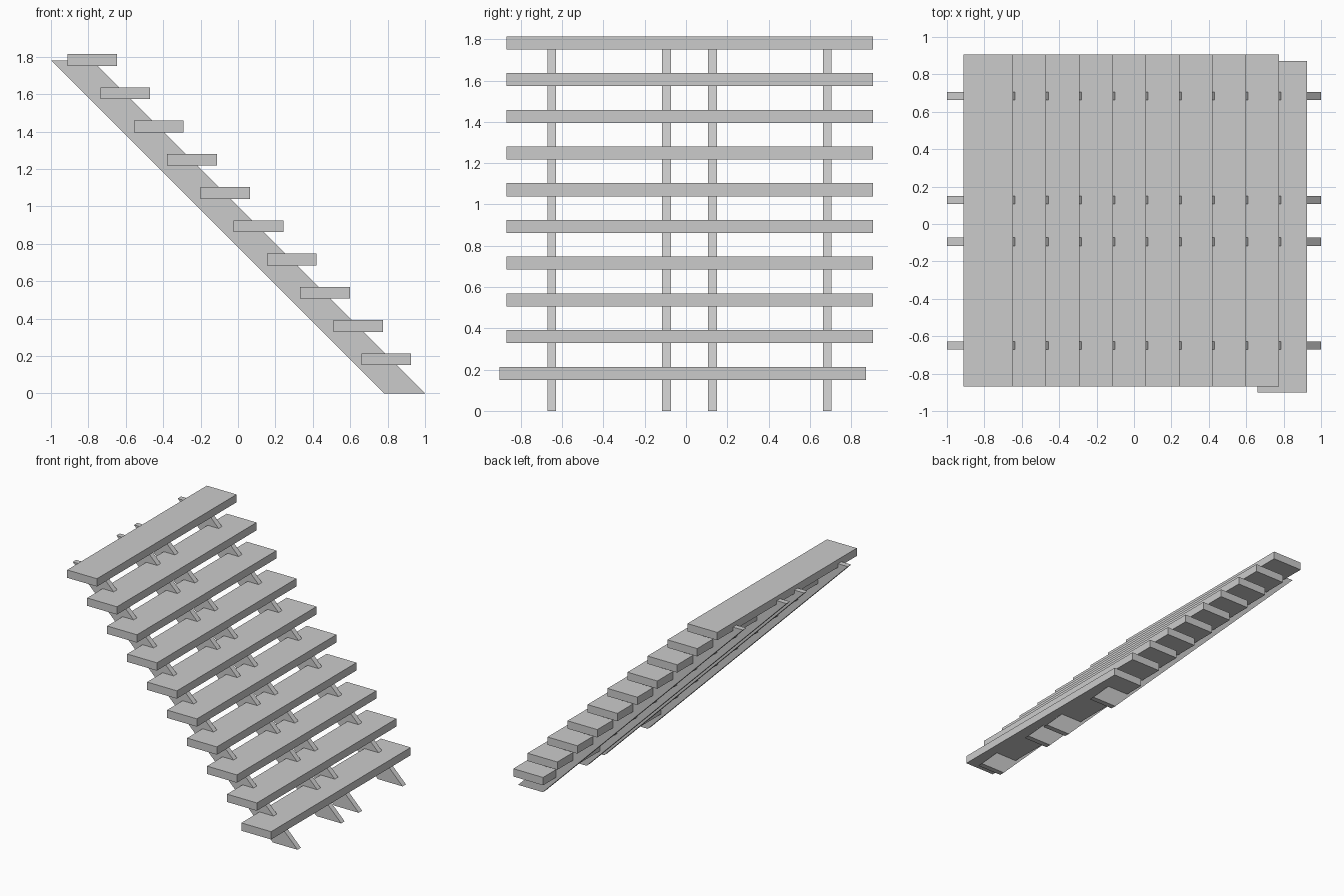
import bpy, bmesh

if "Cube" in bpy.data.objects:
    bpy.data.objects.remove(bpy.data.objects["Cube"])


def prism(name, profile, y0, y1):
    """Extrude an xz profile from y0 to y1."""
    bm = bmesh.new()
    face = bm.faces.new([bm.verts.new((x, y0, z)) for x, z in profile])
    ext = bmesh.ops.extrude_face_region(bm, geom=[face])
    moved = [v for v in ext["geom"] if isinstance(v, bmesh.types.BMVert)]
    bmesh.ops.translate(bm, verts=moved, vec=(0, y1 - y0, 0))
    bmesh.ops.recalc_face_normals(bm, faces=bm.faces)
    mesh = bpy.data.meshes.new(name)
    bm.to_mesh(mesh)
    bm.free()
    obj = bpy.data.objects.new(name, mesh)
    bpy.context.collection.objects.link(obj)
    return obj


# Sloping stringers, cut level at floor and top
slope = [(0.78, 0), (1, 0), (-0.78, 1.78), (-1, 1.78)]
for i, y in enumerate((-0.65, -0.095, 0.128, 0.684)):
    prism(f"stringer_{i + 1}", slope, y - 0.0215, y + 0.0215)

# Plank treads; the lowest one sits slightly out of line
STEP, DEPTH, THICK = 0.1778, 0.265, 0.063
for i in range(10):
    x = -0.912 + i * STEP
    top = 1.814 - i * STEP
    shift = 0.0
    if i == 9:
        x, shift = 0.661, -0.034
    prism(f"tread_{i + 1}",
          [(x, top - THICK), (x + DEPTH, top - THICK), (x + DEPTH, top), (x, top)],
          -0.868 + shift, 0.906 + shift)
